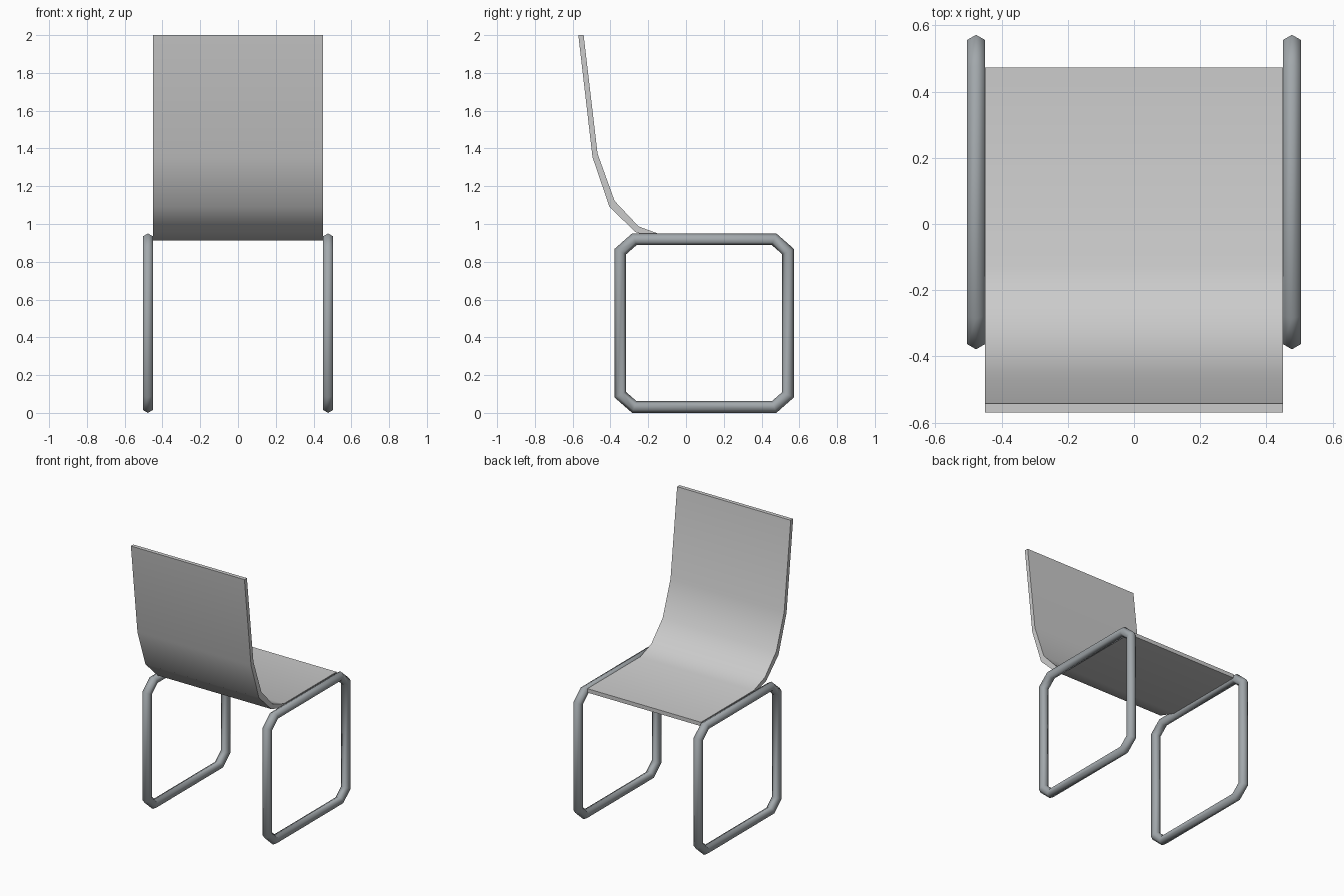
import bpy, bmesh, math
from mathutils import Vector

if "Cube" in bpy.data.objects:
    bpy.data.objects.remove(bpy.data.objects["Cube"])


def material(name, col):
    m = bpy.data.materials.new(name)
    m.diffuse_color = (*col, 1)
    m.use_nodes = True
    m.node_tree.nodes["Principled BSDF"].inputs["Base Color"].default_value = m.diffuse_color
    return m


def finish(name, bm, mat, angle):
    bmesh.ops.recalc_face_normals(bm, faces=bm.faces[:])
    me = bpy.data.meshes.new(name)
    bm.to_mesh(me)
    bm.free()
    me.materials.append(mat)
    ob = bpy.data.objects.new(name, me)
    bpy.context.collection.objects.link(ob)
    bpy.ops.object.select_all(action='DESELECT')
    ob.select_set(True)
    bpy.context.view_layer.objects.active = ob
    bpy.ops.object.shade_smooth_by_angle(angle=math.radians(angle))
    return ob


shell = material("light grey shell", (0.60, 0.60, 0.60))
steel = material("grey steel", (0.36, 0.39, 0.41))

# Seat and backrest: one bent sheet, profile in (y, z) extruded across x
upper = [(0.473, 0.941), (-0.125, 0.941), (-0.251, 0.987), (-0.378, 1.122),
         (-0.468, 1.372), (-0.542, 2.0)]
lower = [(0.473, 0.913), (-0.131, 0.913), (-0.267, 0.957), (-0.405, 1.090),
         (-0.495, 1.354), (-0.570, 2.0)]
bm = bmesh.new()
W = 0.45
rows = [[bm.verts.new((x, y, z)) for y, z in prof]
        for prof in (upper, lower) for x in (-W, W)]
ul, ur, ll, lr = rows
for i in range(len(upper) - 1):
    for a, b in ((ul, ur), (ur, lr), (lr, ll), (ll, ul)):
        bm.faces.new((a[i], a[i + 1], b[i + 1], b[i]))
for i in (0, -1):
    bm.faces.new((ul[i], ur[i], lr[i], ll[i]))
finish("seat_and_back", bm, shell, 45)

# Leg frames: six-sided tube swept round a square loop with cut corners
CY, CZ, H, R = 0.0965, 0.475, 0.444, 0.031
CUT_Y, CUT_Z = 0.370, 0.379
loop = [(CUT_Y, H), (H, CUT_Z), (H, -CUT_Z), (CUT_Y, -H),
        (-CUT_Y, -H), (-H, -CUT_Z), (-H, CUT_Z), (-CUT_Y, H)]


def leg_frame(name, x):
    bm = bmesh.new()
    pts = [Vector(p) for p in loop]
    n = len(pts)
    rings = []
    for i, p in enumerate(pts):
        d1 = (p - pts[i - 1]).normalized()
        d2 = (pts[(i + 1) % n] - p).normalized()
        t = (d1 + d2).normalized()
        out = Vector((-t.y, t.x)) / t.dot(d1)      # mitred joint
        ring = []
        for k in range(6):
            a = k * math.pi / 3
            q = p + out * R * math.cos(a)
            ring.append(bm.verts.new((x + R * math.sin(a), CY + q.x, CZ + q.y)))
        rings.append(ring)
    for i in range(n):
        a, b = rings[i], rings[(i + 1) % n]
        for k in range(6):
            j = (k + 1) % 6
            bm.faces.new((a[k], a[j], b[j], b[k]))
    finish(name, bm, steel, 75)


leg_frame("left_leg_frame", -0.477)
leg_frame("right_leg_frame", 0.477)
